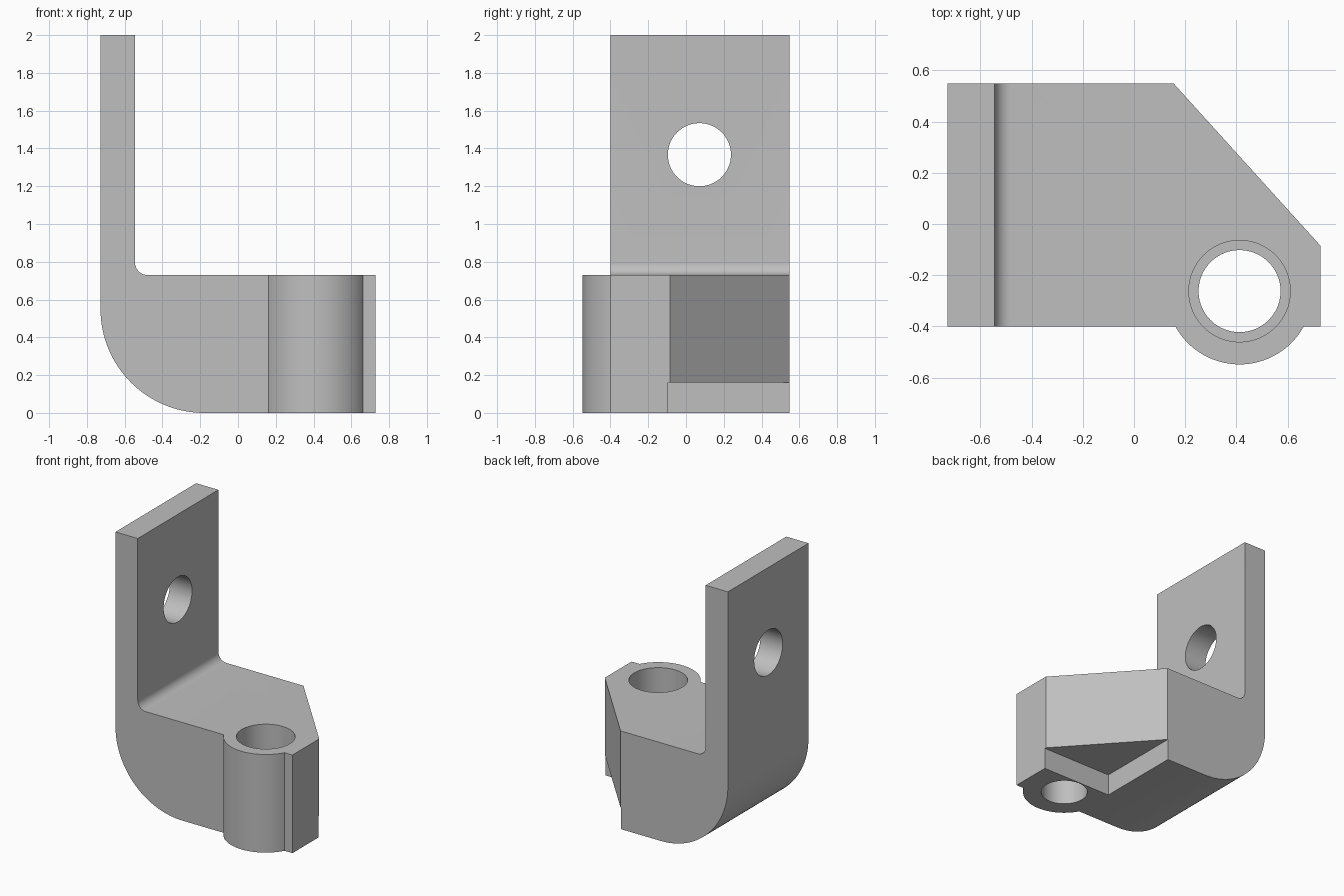
import bpy, bmesh
from math import pi, sin, cos, radians
from mathutils import Vector, Matrix

cube = bpy.data.objects.get("Cube")
if cube:
    bpy.data.objects.remove(cube)

grey = bpy.data.materials.new("plain_grey")
grey.use_nodes = True
colour = (0.52, 0.52, 0.52, 1)
grey.diffuse_color = colour
grey.node_tree.nodes["Principled BSDF"].inputs["Base Color"].default_value = colour

LEFT, RIGHT, FRONT, BACK = -0.728, 0.728, -0.4, 0.548
ARM, DECK, TOP = -0.545, 0.73, 2.0
BORE_X, BORE_Y = 0.412, -0.262


def finish(bm, name):
    bmesh.ops.recalc_face_normals(bm, faces=bm.faces)
    mesh = bpy.data.meshes.new(name)
    bm.to_mesh(mesh)
    bm.free()
    mesh.materials.append(grey)
    obj = bpy.data.objects.new(name, mesh)
    bpy.context.collection.objects.link(obj)
    return obj


def arc(cx, cz, r, start, end, steps):
    angles = [radians(start + (end - start) * i / steps) for i in range(steps + 1)]
    return [(cx + r * cos(a), cz + r * sin(a)) for a in angles]


def cylinder(name, r, length, centre, turn=Matrix()):
    bm = bmesh.new()
    bmesh.ops.create_cone(bm, cap_ends=True, segments=96, radius1=r, radius2=r,
                          depth=length, matrix=Matrix.Translation(centre) @ turn)
    return finish(bm, name)


def combine(target, tool, operation):
    mod = target.modifiers.new(tool.name, 'BOOLEAN')
    mod.operation, mod.solver, mod.object = operation, 'EXACT', tool
    bpy.context.view_layer.objects.active = target
    bpy.ops.object.modifier_apply(modifier=mod.name)
    bpy.data.objects.remove(tool)


# L-shaped body: side profile with a large outer bend and small inner fillet
outer, inner = 0.55, 0.065
profile = [(LEFT, TOP)]
profile += arc(LEFT + outer, outer, outer, 180, 270, 32)
profile += [(RIGHT, 0), (RIGHT, DECK)]
profile += arc(ARM + inner, DECK + inner, inner, 270, 180, 12)
profile += [(ARM, TOP)]
bm = bmesh.new()
face = bm.faces.new([bm.verts.new((x, FRONT, z)) for x, z in profile])
swept = bmesh.ops.extrude_face_region(bm, geom=[face])["geom"]
bmesh.ops.translate(bm, vec=(0, BACK - FRONT, 0),
                    verts=[v for v in swept if isinstance(v, bmesh.types.BMVert)])

# Slanted back corner
a, b = Vector((0.155, BACK, 0)), Vector((RIGHT, -0.085, 0))
normal = (b - a).cross(Vector((0, 0, -1)))
bmesh.ops.bisect_plane(bm, geom=bm.verts[:] + bm.edges[:] + bm.faces[:], plane_co=a,
                       plane_no=normal if normal.x > 0 else -normal, clear_outer=True)
bmesh.ops.holes_fill(bm, edges=[e for e in bm.edges if e.is_boundary])
bracket = finish(bm, "bracket")

# Round boss on the front
combine(bracket, cylinder("boss", 0.286, DECK, (BORE_X, BORE_Y, DECK / 2)), 'UNION')

# Recess under the slanted corner
bm = bmesh.new()
bmesh.ops.create_cube(bm, size=1)
bmesh.ops.translate(bm, vec=(0.5, 0.5, -0.5), verts=bm.verts)
bmesh.ops.translate(bm, vec=(0.153, -0.095, 0.16), verts=bm.verts)
combine(bracket, finish(bm, "recess"), 'DIFFERENCE')

# Stepped bore through the boss and bolt hole through the arm
combine(bracket, cylinder("bore", 0.16, 2, (BORE_X, BORE_Y, 0.5)), 'DIFFERENCE')
combine(bracket, cylinder("counterbore", 0.198, 1, (BORE_X, BORE_Y, 0.87)), 'DIFFERENCE')
combine(bracket, cylinder("bolt_hole", 0.167, 0.6, (-0.64, 0.071, 1.367),
                          Matrix.Rotation(pi / 2, 4, 'Y')), 'DIFFERENCE')

# Smooth bends with crisp edges
bpy.ops.object.select_all(action='DESELECT')
bracket.select_set(True)
bpy.context.view_layer.objects.active = bracket
bpy.ops.object.shade_smooth_by_angle(angle=radians(25))
